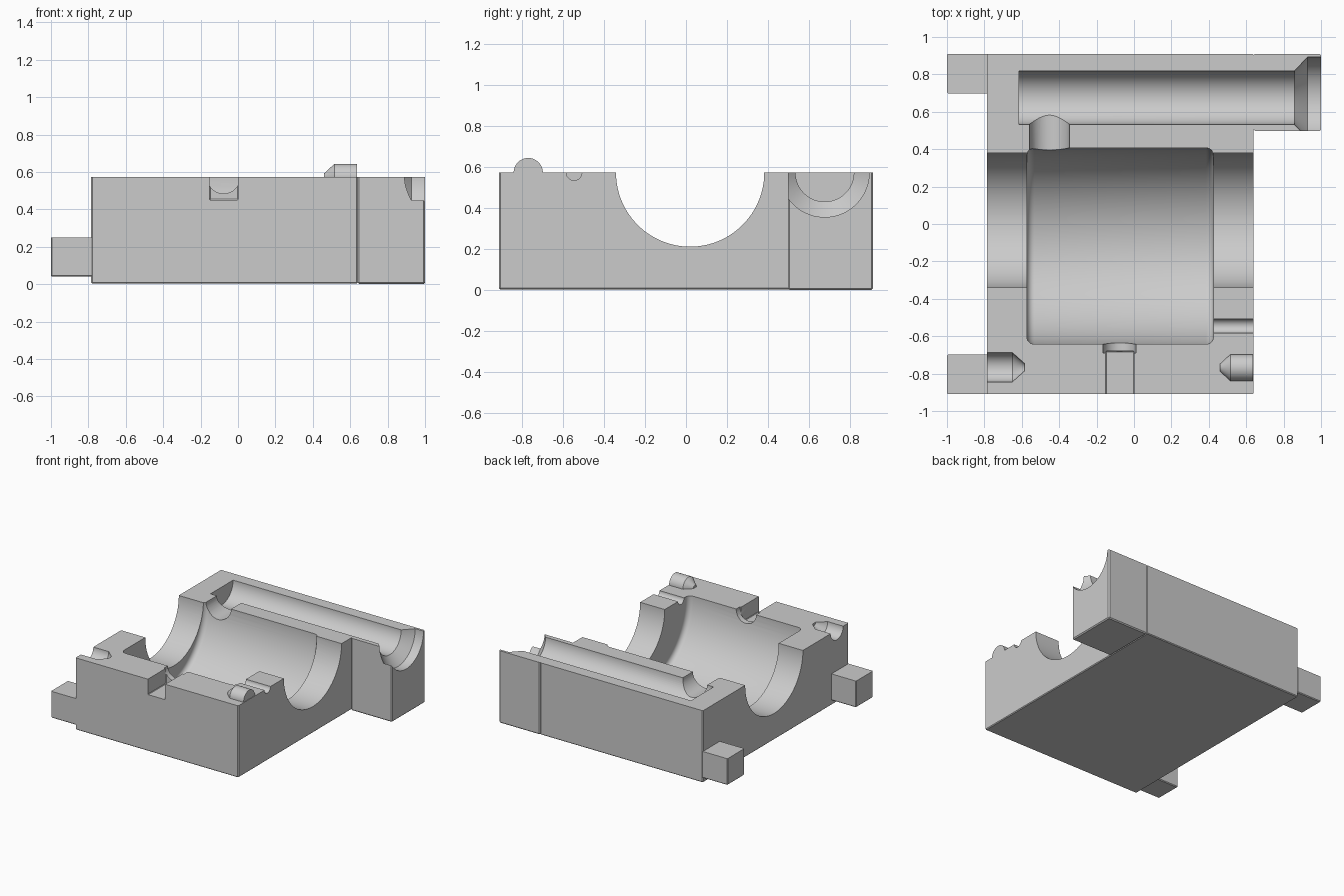
import bpy, bmesh, math
from mathutils import Vector

cube = bpy.data.objects.get("Cube")
if cube:
    bpy.data.objects.remove(cube, do_unlink=True)

TOP = 0.572      # parting plane that holds every bore axis

grey = bpy.data.materials.new("light grey")
grey.use_nodes = True
colour = (0.6, 0.6, 0.6, 1)
grey.diffuse_color = colour
grey.node_tree.nodes["Principled BSDF"].inputs["Base Color"].default_value = colour


def finish(bm, name):
    bmesh.ops.recalc_face_normals(bm, faces=bm.faces)
    mesh = bpy.data.meshes.new(name)
    bm.to_mesh(mesh)
    bm.free()
    mesh.materials.append(grey)
    obj = bpy.data.objects.new(name, mesh)
    bpy.context.collection.objects.link(obj)
    return obj


def box(name, x0, x1, y0, y1, z0, z1, bevel):
    """Block with a flat chamfer on every edge below its top."""
    bm = bmesh.new()
    outline = [(x0, y0), (x1, y0), (x1, y1), (x0, y1)]
    base = bm.faces.new([bm.verts.new((x, y, z0)) for x, y in outline])
    ext = bmesh.ops.extrude_face_region(bm, geom=[base])
    for v in ext["geom"]:
        if isinstance(v, bmesh.types.BMVert):
            v.co.z = z1
    bmesh.ops.recalc_face_normals(bm, faces=bm.faces)
    edges = [e for e in bm.edges if min(v.co.z for v in e.verts) < z1 - 1e-5]
    bmesh.ops.bevel(bm, geom=edges, offset=bevel, segments=1,
                    profile=0.5, affect='EDGES')
    return finish(bm, name)


def lathe(name, profile, centre, axis="x", sides=64):
    """Spin (position, radius) pairs about a line lying in the parting plane."""
    bm = bmesh.new()
    rings = []
    for t, r in profile:
        ring = []
        for i in range(sides):
            a = 2 * math.pi * (i + 0.5) / sides
            side, up = r * math.cos(a), TOP + r * math.sin(a)
            co = (t, centre + side, up) if axis == "x" else (centre + side, t, up)
            ring.append(bm.verts.new(Vector(co)))
        rings.append(ring)
    for a, b in zip(rings, rings[1:]):
        for i in range(sides):
            j = (i + 1) % sides
            bm.faces.new((a[i], a[j], b[j], b[i]))
    bm.faces.new(rings[0])
    bm.faces.new(rings[-1])
    return finish(bm, name)


def smooth(obj):
    bpy.ops.object.select_all(action='DESELECT')
    obj.select_set(True)
    bpy.context.view_layer.objects.active = obj
    bpy.ops.object.shade_smooth_by_angle(angle=math.radians(30))


def carve(obj, cutters):
    bpy.context.view_layer.objects.active = obj
    for cutter in cutters:
        cutter.hide_render = True
        mod = obj.modifiers.new(cutter.name, 'BOOLEAN')
        mod.operation = 'DIFFERENCE'
        mod.solver = 'EXACT'
        mod.object = cutter
        bpy.ops.object.modifier_apply(modifier=mod.name)
    smooth(obj)


# Main block and the arm that carries the end of the long channel
body = box("housing_block", -0.785, 0.64, -0.91, 0.91, 0.003, TOP, 0.006)
arm = box("channel_arm", 0.64, 1.0, 0.497, 0.91, 0.0, TOP, 0.008)

# Main chamber with rounded ends
R, x0, x1, f = 0.525, -0.573, 0.425, 0.04
left_fillet = [(x0 + f - f * math.cos(a), R - f + f * math.sin(a))
               for a in (math.radians(d) for d in range(0, 91, 15))]
right_fillet = [(x0 + x1 - x, r) for x, r in reversed(left_fillet)]

# Long channel flaring into its mouth
channel = lathe("channel_cutter", [(-0.615, 0.142), (0.857, 0.142),
                                   (0.927, 0.217), (1.1, 0.217)], 0.675)
cutters = [
    lathe("chamber_cutter", left_fillet + right_fillet, -0.118, sides=96),
    lathe("shaft_bore_cutter", [(-0.95, 0.361), (0.9, 0.361)], 0.02, sides=80),
    channel,
    # Port between chamber and channel
    lathe("port_cutter", [(0.2, 0.107), (0.66, 0.107)], -0.452, "y", 48),
    # Front slot with its round passage
    box("slot_cutter", -0.152, 0.0, -1.0, -0.68, 0.45, 0.8, 0.004),
    lathe("passage_cutter", [(-0.69, 0.088), (-0.5, 0.088)], -0.077, "y", 40),
    # Alignment socket and small vent groove
    lathe("socket_cutter", [(-0.9, 0.078), (-0.65, 0.078), (-0.585, 0.02)],
          -0.766, sides=40),
    lathe("vent_cutter", [(0.3, 0.038), (0.75, 0.038)], -0.545, sides=24),
]
carve(body, cutters)
carve(arm, [channel])
for cutter in cutters:
    bpy.data.objects.remove(cutter, do_unlink=True)

# Alignment pin with tapered nose
smooth(lathe("alignment_pin", [(0.46, 0.02), (0.515, 0.071), (0.636, 0.071)],
             -0.768, sides=40))

# Side mounting lugs
for name, y0, y1 in (("front_lug", -0.91, -0.698), ("back_lug", 0.698, 0.91)):
    smooth(box(name, -1.0, -0.775, y0, y1, 0.04, 0.25, 0.006))
